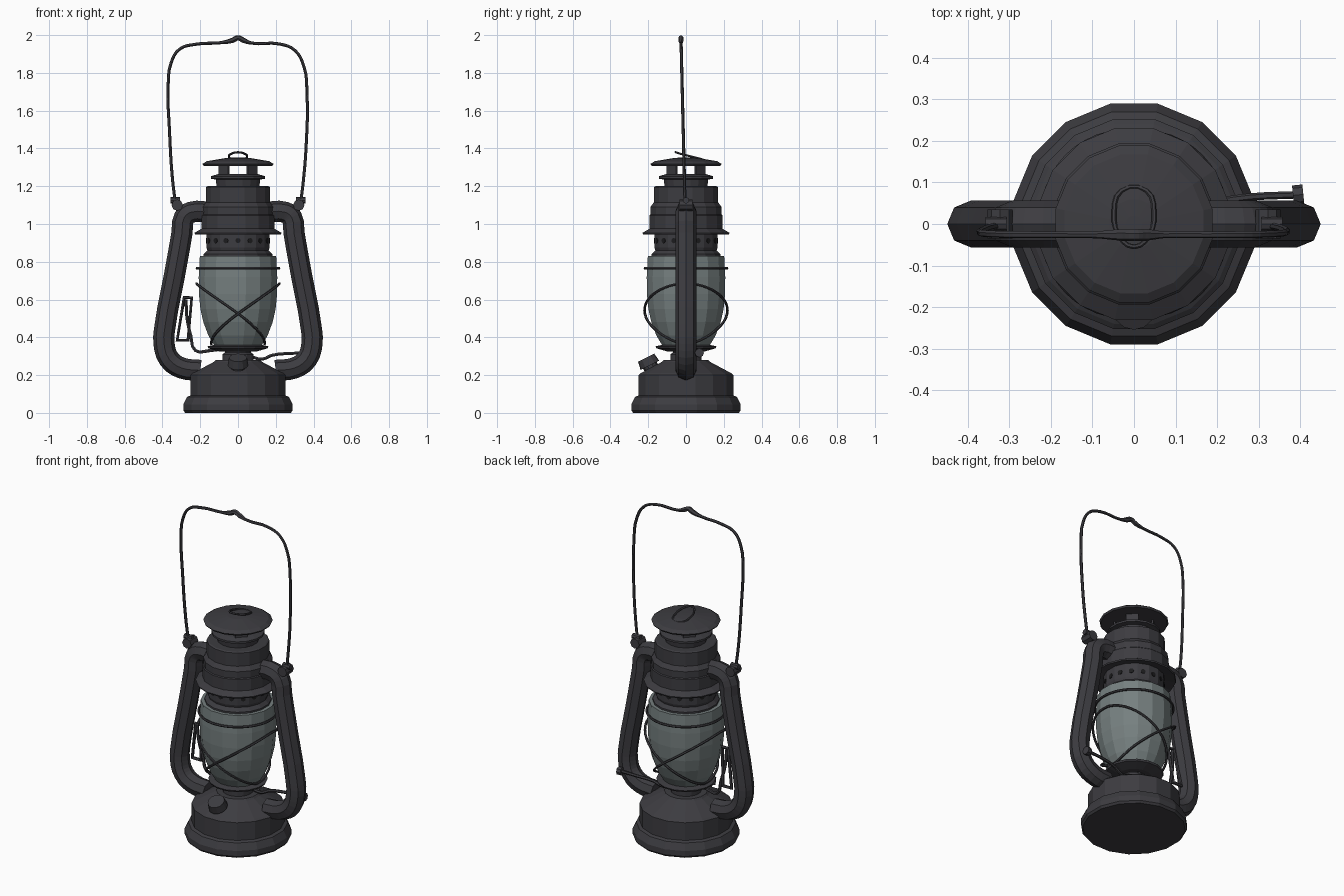
import bpy, bmesh, math
from mathutils import Vector, Matrix

if "Cube" in bpy.data.objects:
    bpy.data.objects.remove(bpy.data.objects["Cube"])


def material(name, rgb):
    m = bpy.data.materials.new(name)
    m.diffuse_color = (*rgb, 1)
    m.use_nodes = True
    m.node_tree.nodes["Principled BSDF"].inputs["Base Color"].default_value = m.diffuse_color
    return m


METAL = material("dark_grey_metal", (0.046, 0.045, 0.052))
GLASS = material("grey_glass", (0.18, 0.215, 0.215))
HOLE = material("vent_black", (0.012, 0.012, 0.013))
SIDES = 16


def add_mesh(name, bm, mat):
    bmesh.ops.recalc_face_normals(bm, faces=bm.faces)
    me = bpy.data.meshes.new(name)
    bm.to_mesh(me)
    bm.free()
    me.materials.append(mat)
    ob = bpy.data.objects.new(name, me)
    bpy.context.collection.objects.link(ob)
    return ob


def lathe(name, profile, mat=METAL, sides=SIDES, closed=False):
    """Spin (radius, z) points round z; end rings are capped unless the profile closes."""
    bm = bmesh.new()
    rings = []
    for r, z in profile:
        rings.append([bm.verts.new((r * math.cos(a), r * math.sin(a), z))
                      for a in [(i + 0.5) * math.tau / sides for i in range(sides)]])
    pairs = list(zip(rings, rings[1:]))
    if closed:
        pairs.append((rings[-1], rings[0]))
    for lo, hi in pairs:
        for i in range(sides):
            j = (i + 1) % sides
            bm.faces.new((lo[i], lo[j], hi[j], hi[i]))
    if not closed:
        bm.faces.new(rings[0])
        bm.faces.new(rings[-1])
    return add_mesh(name, bm, mat)


def wire(name, points, radius, closed=False, res=3, bevel=1, smooth=True, scale=None):
    """Round wire through points, turned into a mesh."""
    cu = bpy.data.curves.new(name, 'CURVE')
    cu.dimensions = '3D'
    cu.bevel_depth, cu.bevel_resolution, cu.use_fill_caps = radius, bevel, True
    cu.resolution_u = res
    sp = cu.splines.new('BEZIER')
    sp.bezier_points.add(len(points) - 1)
    sp.use_cyclic_u = closed
    for i, (bp, p) in enumerate(zip(sp.bezier_points, points)):
        bp.co = p
        bp.handle_left_type = bp.handle_right_type = 'AUTO' if smooth else 'VECTOR'
        if scale:
            bp.radius = scale[i]
    cu.materials.append(METAL)
    ob = bpy.data.objects.new(name, cu)
    bpy.context.collection.objects.link(ob)
    bpy.ops.object.select_all(action='DESELECT')
    ob.select_set(True)
    bpy.context.view_layer.objects.active = ob
    bpy.ops.object.convert(target='MESH')
    for p in bpy.context.object.data.polygons:
        p.use_smooth = False
    return bpy.context.object


def disc(name, centre, axis, r1, r2, depth, mat=METAL, sides=10):
    bm = bmesh.new()
    rot = Vector(axis).to_track_quat('Z', 'Y').to_matrix().to_4x4()
    bmesh.ops.create_cone(bm, cap_ends=True, segments=sides, radius1=r1, radius2=r2,
                          depth=depth, matrix=Matrix.Translation(centre) @ rot)
    return add_mesh(name, bm, mat)


# Fuel tank base
lathe("tank_base", [(0.285, 0), (0.295, 0.012), (0.295, 0.045), (0.275, 0.085), (0.257, 0.092),
                    (0.257, 0.2), (0.245, 0.21), (0.13, 0.27), (0.12, 0.28)])

# Filler cap on the front slope
cap_axis = Vector((0, -0.45, 0.89))
cap_pos = Vector((0, -0.19, 0.25))
disc("filler_neck", cap_pos - cap_axis * 0.015, cap_axis, 0.04, 0.04, 0.05)
disc("filler_cap", cap_pos + cap_axis * 0.025, cap_axis, 0.055, 0.048, 0.045, sides=12)

# Burner and globe seat
lathe("burner", [(0.085, 0.26), (0.085, 0.31), (0.07, 0.32), (0.07, 0.345)])
lathe("globe_seat", [(0.1, 0.325), (0.16, 0.342), (0.165, 0.352), (0.13, 0.36)])

# Glass globe
GLOBE = [(0.125, 0.352), (0.16, 0.41), (0.187, 0.48), (0.203, 0.55), (0.211, 0.63),
         (0.212, 0.72), (0.206, 0.83)]
lathe("glass_globe", GLOBE, GLASS)


def globe_radius(z):
    for (r0, z0), (r1, z1) in zip(GLOBE, GLOBE[1:]):
        if z <= z1:
            return r0 + (r1 - r0) * max(0, (z - z0) / (z1 - z0))
    return GLOBE[-1][0]


# Guard wires: one level ring and two tilted rings that cross front and back
def guard(name, z0, tilt):
    pts = []
    for i in range(24):
        a = i * math.tau / 24
        z = z0 + tilt * math.cos(a)
        r = globe_radius(z) + 0.008 + (0.012 if tilt else 0) * abs(math.sin(a))
        pts.append((r * math.cos(a), r * math.sin(a), z))
    wire(name, pts, 0.007, closed=True, res=2)


guard("guard_ring_top", 0.765, 0)
guard("guard_wire_a", 0.525, 0.16)
guard("guard_wire_b", 0.525, -0.16)

# Perforated collar with vent holes
lathe("vent_collar", [(0.185, 0.828), (0.185, 0.84), (0.165, 0.86), (0.17, 0.875), (0.17, 0.97)])
for i in range(SIDES):
    a = i * math.tau / SIDES
    d = Vector((math.cos(a), math.sin(a), 0))
    disc("vent_hole", d * 0.17 * math.cos(math.pi / SIDES) + Vector((0, 0, 0.912)), d,
         0.014, 0.014, 0.006, HOLE, 8)

# Stepped hood with a wide lower flange
lathe("hood", [(0.17, 0.96), (0.232, 0.945), (0.235, 0.953), (0.197, 0.975), (0.197, 1.045),
               (0.192, 1.05), (0.192, 1.09), (0.173, 1.115), (0.173, 1.195), (0.165, 1.2)])

# Chimney neck, flange, open posts and lid
lathe("chimney_neck", [(0.115, 1.195), (0.12, 1.235), (0.147, 1.24), (0.147, 1.252), (0.11, 1.264)])
for i in range(4):
    a = math.pi / 4 + i * math.pi / 2
    bm = bmesh.new()
    bmesh.ops.create_cube(bm, size=1, matrix=Matrix.Rotation(a, 4, 'Z')
                          @ Matrix.Translation((0.105, 0, 1.285))
                          @ Matrix.Diagonal((0.012, 0.07, 0.06, 1)))
    add_mesh("chimney_post", bm, METAL)
lathe("chimney_lid", [(0.115, 1.308), (0.185, 1.308), (0.192, 1.318), (0.17, 1.332), (0.06, 1.35),
                      (0.02, 1.352)])
wire("lid_loop", [(0, -0.055, 1.38), (0.035, -0.03, 1.372), (0.048, 0.03, 1.357), (0.03, 0.08, 1.344),
                  (-0.03, 0.08, 1.344), (-0.048, 0.03, 1.357), (-0.035, -0.03, 1.372)],
     0.006, closed=True)

# Side air tubes with bail pivots, mirrored
TUBE = [(0.15, 1.062), (0.25, 1.062), (0.284, 1.035), (0.297, 0.95), (0.338, 0.72), (0.386, 0.46),
        (0.392, 0.37), (0.365, 0.285), (0.3, 0.238), (0.2, 0.225)]
for side, s in (("left", -1), ("right", 1)):
    wire(f"air_tube_{side}", [(s * x, 0, z) for x, z in TUBE], 0.056, bevel=2, res=3)
    disc(f"pivot_ear_{side}", (s * 0.322, 0, 1.1), (0, 1, 0), 0.03, 0.03, 0.07, sides=8)
    disc(f"pivot_knob_{side}", (s * 0.332, 0, 1.125), (1, 0, 0), 0.017, 0.017, 0.05, sides=8)

# Carrying bail
BAIL = [(-0.33, 1.1), (-0.348, 1.25), (-0.363, 1.5), (-0.37, 1.72), (-0.355, 1.85), (-0.31, 1.925),
        (-0.22, 1.952), (-0.09, 1.96), (-0.03, 1.972), (0, 1.985), (0.03, 1.972), (0.07, 1.958),
        (0.22, 1.953), (0.30, 1.92), (0.35, 1.83), (0.365, 1.7), (0.36, 1.4), (0.345, 1.22), (0.33, 1.1)]
wire("bail_handle", [(x, -0.005 - 0.022 * (z - 1.1) / 0.9, z) for x, z in BAIL], 0.0085, res=4,
     scale=[1.7 if abs(x) < 0.05 else 1 for x, z in BAIL])

# Globe lifting lever on the left
wire("lift_lever_frame", [(-0.285, 0.0, 0.61), (-0.245, 0.0, 0.61), (-0.265, 0.02, 0.385),
                          (-0.322, 0.02, 0.385)], 0.011, closed=True, res=1, smooth=False)
wire("lift_lever_bar", [(-0.275, 0.0, 0.60), (-0.27, 0.01, 0.5), (-0.25, 0.02, 0.41), (-0.225, 0.02, 0.33),
                        (-0.15, 0.01, 0.33), (-0.05, 0, 0.345)], 0.009)

# Wick crank and knob on the right
wire("wick_crank", [(0.06, 0.03, 0.3), (0.13, 0.04, 0.285), (0.18, 0.05, 0.305), (0.28, 0.065, 0.315),
                    (0.39, 0.07, 0.318)], 0.009)
disc("wick_knob", (0.395, 0.07, 0.318), (1, 0.1, 0), 0.024, 0.024, 0.025, sides=8)
